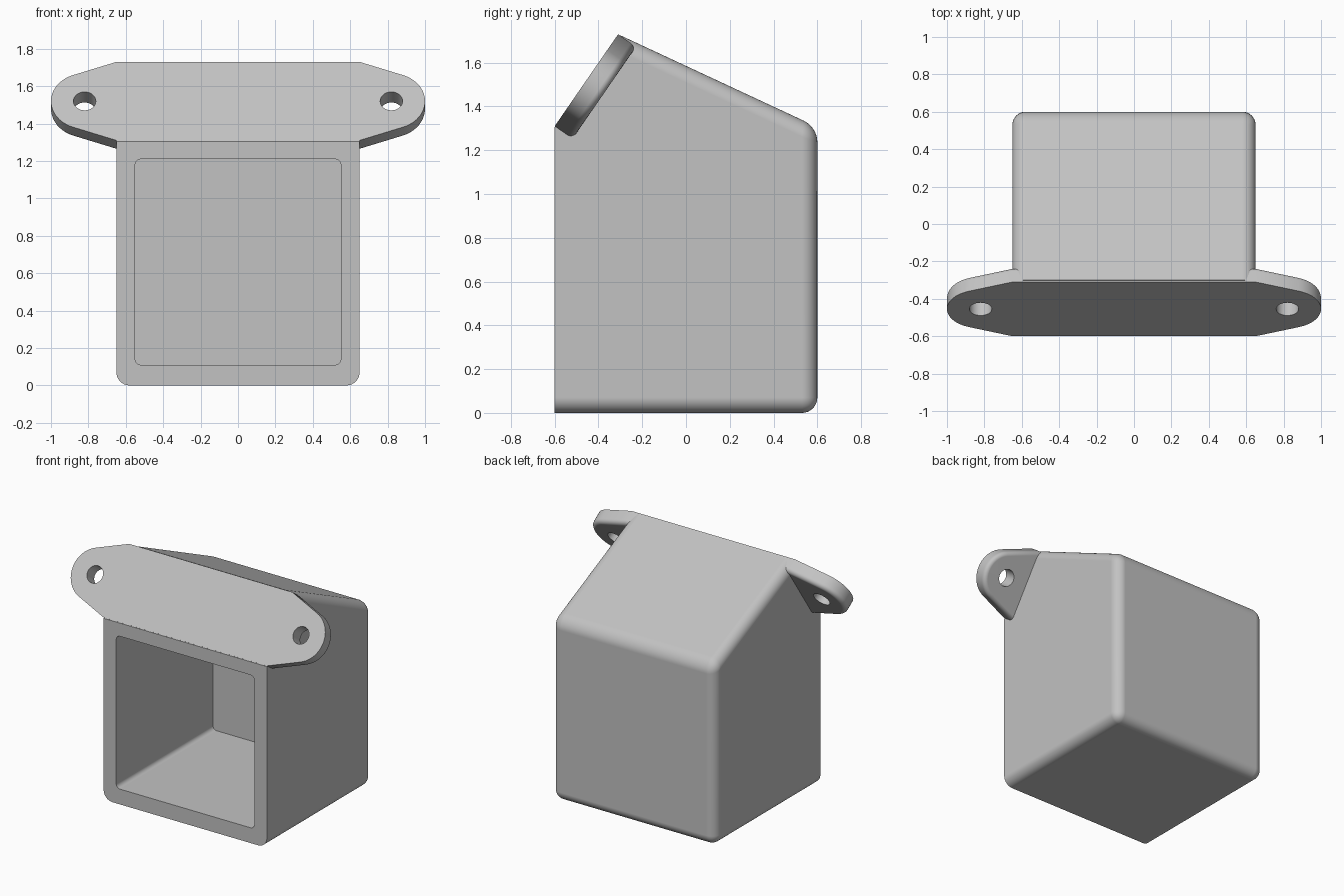
import bpy, bmesh, math
from mathutils import Matrix

if "Cube" in bpy.data.objects:
    bpy.data.objects.remove(bpy.data.objects["Cube"])

grey = bpy.data.materials.new("light grey")
colour = (0.54, 0.54, 0.54, 1)
grey.diffuse_color = colour
grey.use_nodes = True
grey.node_tree.nodes["Principled BSDF"].inputs["Base Color"].default_value = colour


def prism(points, offset):
    """Closed solid made by sweeping a planar outline along an offset."""
    bm = bmesh.new()
    face = bm.faces.new([bm.verts.new(p) for p in points])
    swept = bmesh.ops.extrude_face_region(bm, geom=[face])["geom"]
    bmesh.ops.translate(bm, vec=offset,
                        verts=[g for g in swept if isinstance(g, bmesh.types.BMVert)])
    bmesh.ops.recalc_face_normals(bm, faces=bm.faces)
    return bm


def round_edges(bm, edges, radius, segments):
    bmesh.ops.bevel(bm, geom=edges, offset=radius, segments=segments,
                    profile=0.5, affect='EDGES', clamp_overlap=True)


def make_object(name, bm, matrix=Matrix()):
    mesh = bpy.data.meshes.new(name)
    bm.to_mesh(mesh)
    bm.free()
    mesh.materials.append(grey)
    obj = bpy.data.objects.new(name, mesh)
    obj.matrix_world = matrix
    bpy.context.collection.objects.link(obj)
    return obj


def finish(obj, cutters):
    """Cut the openings, then shade smooth with clean flat faces."""
    bpy.ops.object.select_all(action='DESELECT')
    obj.select_set(True)
    bpy.context.view_layer.objects.active = obj
    for cutter in cutters:
        cutter.hide_render = True
        mod = obj.modifiers.new("opening", 'BOOLEAN')
        mod.operation = 'DIFFERENCE'
        mod.solver = 'EXACT'
        mod.object = cutter
        bpy.ops.object.modifier_apply(modifier=mod.name)
        bpy.data.objects.remove(cutter)
    bpy.ops.object.shade_smooth_by_angle(angle=math.radians(30))
    mod = obj.modifiers.new("flat faces", 'WEIGHTED_NORMAL')
    mod.keep_sharp = True


# Housing: sloped roof, rounded everywhere except around the front
half = 0.65
profile = [(-0.6, 0), (0.6, 0), (0.6, 1.306), (-0.3, 1.725), (-0.6, 1.305)]
bm = prism([(-half, y, z) for y, z in profile], (2 * half, 0, 0))
round_edges(bm, [e for e in bm.edges
                 if all(f.normal.y > -0.3 for f in e.link_faces)], 0.07, 8)
housing = make_object("housing", bm)

# Square pocket open at the front
w, low, high = 0.55, 0.11, 1.21
bm = prism([(-w, -0.8, low), (w, -0.8, low), (w, -0.8, high), (-w, -0.8, high)], (0, 1.3, 0))
round_edges(bm, [e for e in bm.edges
                 if abs(e.verts[0].co.y - e.verts[1].co.y) > 1], 0.03, 5)
finish(housing, [make_object("pocket_cutter", bm)])

# Tilted mounting plate: wide middle tapering to round ears
tilt = math.atan2(0.42, 0.29)
place = Matrix.Translation((0, -0.455, 1.52)) @ Matrix.Rotation(tilt, 4, 'X')
ear_x, ear_r, plate_h, thick = 0.82, 0.18, 0.255, 0.1
dx = half - ear_x
sweep = math.atan2(plate_h, dx) - math.acos(ear_r / math.hypot(dx, plate_h))
steps = 20
right_end = [(half, -plate_h, 0)]
for i in range(steps + 1):
    a = sweep * (2 * i / steps - 1)
    right_end.append((ear_x + ear_r * math.cos(a), ear_r * math.sin(a), 0))
right_end.append((half, plate_h, 0))
outline = right_end + [(-x, -y, z) for x, y, z in right_end]
bm = prism(outline, (0, 0, -thick))
round_edges(bm, [e for e in bm.edges
                 if all(v.co.z < -thick / 2 for v in e.verts)], 0.03, 5)
plate = make_object("mounting_plate", bm, place)

# Screw holes through both ears
holes = []
for side in (-1, 1):
    bm = bmesh.new()
    bmesh.ops.create_cone(bm, cap_ends=True, segments=32, radius1=0.06, radius2=0.06,
                          depth=0.5, matrix=Matrix.Translation((side * ear_x, 0, 0)))
    holes.append(make_object("hole_cutter", bm, place))
bpy.context.view_layer.update()
finish(plate, holes)
